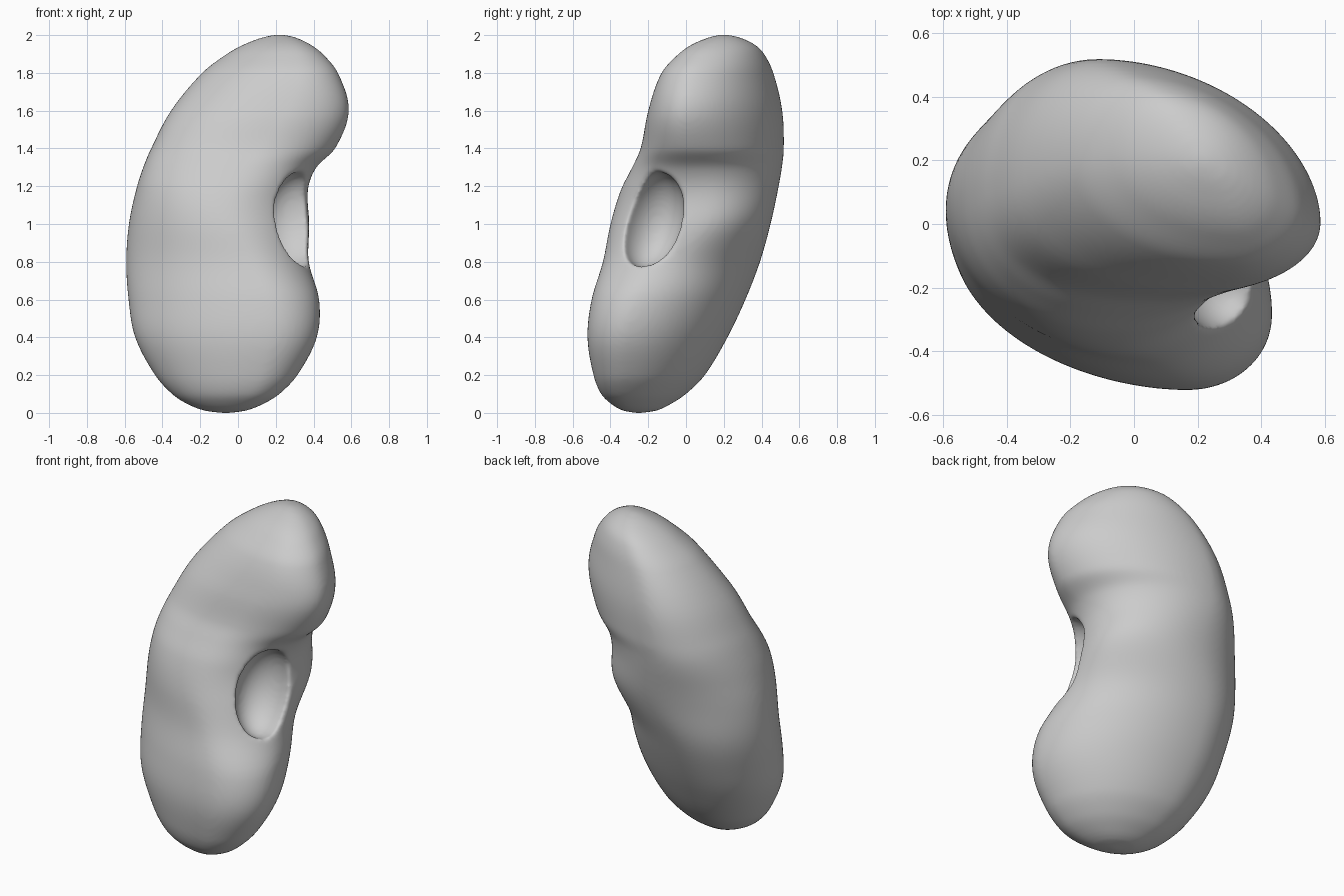
import bpy, bmesh, math

if "Cube" in bpy.data.objects:
    bpy.data.objects.remove(bpy.data.objects["Cube"])

# Body profile by height: z, left x, right x, front y, back y
ROWS = [
    (0.000, -0.095, -0.035, -0.27, -0.23),
    (0.012, -0.18, 0.045, -0.335, -0.155),
    (0.05, -0.275, 0.14, -0.40, -0.075),
    (0.10, -0.35, 0.22, -0.45, 0.0),
    (0.20, -0.44, 0.315, -0.49, 0.10),
    (0.40, -0.545, 0.418, -0.522, 0.22),
    (0.60, -0.58, 0.43, -0.50, 0.315),
    (0.80, -0.592, 0.375, -0.44, 0.392),
    (1.00, -0.578, 0.378, -0.40, 0.448),
    (1.18, -0.54, 0.37, -0.345, 0.487),
    (1.30, -0.502, 0.415, -0.285, 0.508),
    (1.40, -0.46, 0.515, -0.240, 0.518),
    (1.60, -0.355, 0.588, -0.20, 0.51),
    (1.80, -0.19, 0.53, -0.13, 0.463),
    (1.90, -0.06, 0.45, -0.04, 0.415),
    (1.95, 0.03, 0.385, 0.03, 0.365),
    (1.988, 0.13, 0.305, 0.12, 0.285),
    (2.003, 0.20, 0.24, 0.18, 0.22),
]
QUARTER, STEPS = 24, 5


def blend(p0, p1, p2, p3, z):
    """Cubic interpolation of two rows with slopes taken from their neighbours."""
    h = p2[0] - p1[0]
    t = (z - p1[0]) / h
    out = []
    for k in range(1, 5):
        m1 = (p2[k] - p0[k]) / (p2[0] - p0[0]) * h
        m2 = (p3[k] - p1[k]) / (p3[0] - p1[0]) * h
        out.append((2*t**3 - 3*t*t + 1) * p1[k] + (t**3 - 2*t*t + t) * m1
                   + (3*t*t - 2*t**3) * p2[k] + (t**3 - t*t) * m2)
    return out


def bump(z, centre, spread):
    return math.exp(-((z - centre) / spread) ** 2)


def ring(bm, z, xl, xr, yf, yb):
    """Section of four quarter ovals joined at its right, back, left and front points."""
    waist, shoulder, lobe = bump(z, 1.05, 0.28), bump(z, 1.42, 0.32), bump(z, 1.75, 0.3)
    width, depth = xr + 0.14 * waist - xl, yb - yf
    x_back = xl + (0.33 + 0.10 * waist - 0.05 * lobe) * width
    x_front = xl + (0.74 - 0.22 * waist - 0.12 * shoulder) * width
    y_right = yf + (0.28 + 0.28 * waist) * depth
    y_left = yf + (0.58 - 0.10 * shoulder) * depth
    quarters = [((xr, y_right), (x_back, yb), 1.95 + 0.1 * waist - 0.12 * lobe),
                ((x_back, yb), (xl, y_left), 2.0),
                ((xl, y_left), (x_front, yf), 1.87 + 0.5 * shoulder),
                ((x_front, yf), (xr, y_right), 2.0)]
    verts = []
    for q, (p, n, power) in enumerate(quarters):
        for i in range(QUARTER):
            c = math.cos(math.pi / 2 * i / QUARTER) ** (2 / power)
            s = math.sin(math.pi / 2 * i / QUARTER) ** (2 / power)
            # each quarter leaves one axis-aligned tangent and arrives at the other
            if q % 2 == 0:
                x, y = n[0] + (p[0] - n[0]) * c, p[1] + (n[1] - p[1]) * s
            else:
                x, y = p[0] + (n[0] - p[0]) * s, n[1] + (p[1] - n[1]) * c
            verts.append(bm.verts.new((x, y, z)))
    return verts


# Bean-shaped body
bm = bmesh.new()
rings = []
last = len(ROWS) - 1
for j in range(last):
    quad = [ROWS[max(0, j - 1)], ROWS[j], ROWS[j + 1], ROWS[min(last, j + 2)]]
    for s in range(STEPS):
        z = ROWS[j][0] + (ROWS[j + 1][0] - ROWS[j][0]) * s / STEPS
        rings.append(ring(bm, z, *blend(*quad, z)))
rings.append(ring(bm, *ROWS[last]))
sides = 4 * QUARTER
for lo, hi in zip(rings, rings[1:]):
    for i in range(sides):
        k = (i + 1) % sides
        bm.faces.new((lo[i], lo[k], hi[k], hi[i]))
bm.faces.new(rings[0][::-1])
bm.faces.new(rings[-1])
bmesh.ops.recalc_face_normals(bm, faces=bm.faces)
mesh = bpy.data.meshes.new("kidney_body")
bm.to_mesh(mesh)
bm.free()
body = bpy.data.objects.new("kidney_body", mesh)
bpy.context.collection.objects.link(body)

# Hollow in the inner edge
bpy.ops.mesh.primitive_uv_sphere_add(segments=64, ring_count=32, radius=1,
                                     location=(0.31, -0.18, 1.02),
                                     rotation=(-0.25, 0, math.radians(-25)))
cutter = bpy.context.object
cutter.name = "hollow_cutter"
cutter.scale = (0.20, 0.16, 0.26)
cutter.hide_render = True

# Cut, then melt the edges into soft lips
cut = body.modifiers.new("hollow", 'BOOLEAN')
cut.operation, cut.object, cut.solver = 'DIFFERENCE', cutter, 'EXACT'
remesh = body.modifiers.new("even_surface", 'REMESH')
remesh.mode, remesh.voxel_size, remesh.use_smooth_shade = 'VOXEL', 0.012, True
soft = body.modifiers.new("soften", 'SMOOTH')
soft.factor, soft.iterations = 0.5, 16

bpy.ops.object.select_all(action='DESELECT')
body.select_set(True)
bpy.context.view_layer.objects.active = body
for name in [m.name for m in body.modifiers]:
    bpy.ops.object.modifier_apply(modifier=name)
bpy.data.objects.remove(cutter)
bpy.ops.object.shade_smooth()
